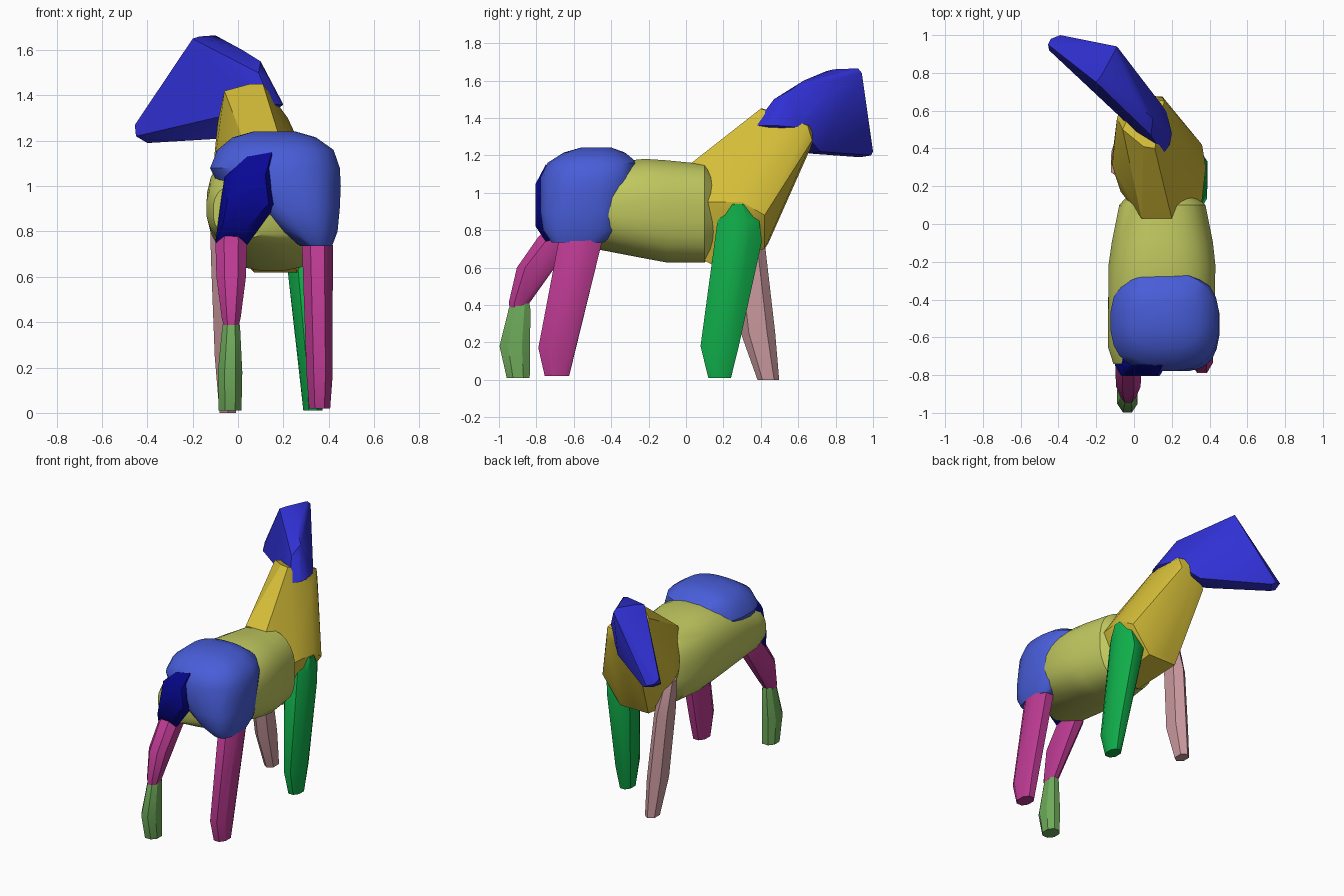
import bpy, bmesh, math

if "Cube" in bpy.data.objects:
    bpy.data.objects.remove(bpy.data.objects["Cube"], do_unlink=True)


def material(name, rgb):
    lin = [((c / 255 + 0.055) / 1.055) ** 2.4 if c > 10 else c / 255 / 12.92 for c in rgb]
    m = bpy.data.materials.new(name)
    m.use_nodes = True
    m.diffuse_color = (*lin, 1)
    bsdf = m.node_tree.nodes["Principled BSDF"]
    bsdf.inputs["Base Color"].default_value = (*lin, 1)
    return m


def rings(sections, axis="z", sides=8, power=2.0):
    """Points of superelliptical cross-sections.
    axis z: (z, x, y, rx, ry); axis y: (y, x, z, rx, rz)."""
    pts = []
    for h, a, b, ra, rb in sections:
        for i in range(sides):
            t = 2 * math.pi * (i + 0.5) / sides
            c, s = math.cos(t), math.sin(t)
            u = a + ra * math.copysign(abs(c) ** (2 / power), c)
            v = b + rb * math.copysign(abs(s) ** (2 / power), s)
            pts.append((u, v, h) if axis == "z" else (u, h, v))
    return pts


def hull(name, pts, mat, angle=30):
    """Closed convex part wrapped around a set of points."""
    bm = bmesh.new()
    for p in pts:
        bm.verts.new(p)
    res = bmesh.ops.convex_hull(bm, input=bm.verts[:])
    junk = {g for g in res["geom_interior"] + res["geom_unused"]
            if isinstance(g, bmesh.types.BMVert)}
    bmesh.ops.delete(bm, geom=list(junk), context="VERTS")
    bmesh.ops.recalc_face_normals(bm, faces=bm.faces[:])
    me = bpy.data.meshes.new(name)
    bm.to_mesh(me)
    bm.free()
    me.materials.append(mat)
    ob = bpy.data.objects.new(name, me)
    bpy.context.collection.objects.link(ob)
    bpy.ops.object.select_all(action="DESELECT")
    ob.select_set(True)
    bpy.context.view_layer.objects.active = ob
    bpy.ops.object.shade_smooth_by_angle(angle=math.radians(angle))
    return ob


blue = material("deep blue", (48, 48, 212))
gold = material("gold", (212, 189, 56))
olive = material("pale olive", (192, 200, 95))
hip_blue = material("soft blue", (72, 93, 216))
navy = material("navy", (8, 8, 148))
magenta = material("magenta", (188, 58, 146))
green = material("bright green", (16, 174, 74))
sage = material("sage green", (110, 170, 90))
pink = material("dusty pink", (200, 152, 157))

# Barrel of the body, running front to back
hull("body", rings([
    (0.16, 0.145, 0.89, 0.17, 0.20),
    (0.10, 0.15, 0.89, 0.23, 0.265),
    (-0.10, 0.15, 0.90, 0.27, 0.275),
    (-0.22, 0.148, 0.915, 0.285, 0.268),
    (-0.45, 0.145, 0.93, 0.283, 0.23),
    (-0.65, 0.10, 0.90, 0.24, 0.17),
    (-0.74, 0.02, 0.89, 0.13, 0.12)], "y", 24, 2.5), olive, 35)

# Rump with the left thigh
hull("rump", rings([
    (0.735, 0.345, -0.58, 0.07, 0.14),
    (0.80, 0.31, -0.56, 0.13, 0.205),
    (0.90, 0.25, -0.55, 0.20, 0.23),
    (1.00, 0.185, -0.53, 0.27, 0.25),
    (1.08, 0.163, -0.515, 0.288, 0.265),
    (1.16, 0.165, -0.50, 0.258, 0.242),
    (1.215, 0.16, -0.49, 0.185, 0.165),
    (1.242, 0.16, -0.48, 0.09, 0.08)], "z", 24, 2.6), hip_blue, 40)

# Right thigh: a rear outline pushed forward into the body
outline = [(-0.10, 0.75), (-0.08, 0.90), (-0.06, 1.04), (0.04, 1.13),
           (0.15, 1.15), (0.17, 0.92), (0.04, 0.74)]
thigh = [(x, -0.75, z) for x, z in outline]
thigh += [(0.03 + (x - 0.03) * 0.75, -0.805, 0.92 + (z - 0.92) * 0.55) for x, z in outline]
thigh += [(0.03 + (x - 0.03) * 0.8, -0.60, 0.93 + (z - 0.93) * 0.8) for x, z in outline]
hull("right_thigh", thigh, navy, 40)

# Neck and chest
hull("neck", [
    (0.04, 0.03, 1.16), (0.20, 0.03, 1.16),
    (0.06, 0.06, 0.66), (0.25, 0.06, 0.66), (0.07, 0.13, 0.62), (0.26, 0.13, 0.62),
    (-0.07, 0.17, 0.95), (-0.12, 0.32, 0.90), (-0.115, 0.31, 1.02),
    (0.36, 0.12, 0.95), (0.38, 0.30, 0.95), (0.36, 0.42, 0.88), (0.37, 0.25, 0.85),
    (0.00, 0.42, 0.70), (0.22, 0.42, 0.70), (0.10, 0.44, 0.73),
    (0.05, 0.41, 1.45), (0.11, 0.40, 1.45),
    (-0.06, 0.50, 1.42), (-0.09, 0.56, 1.28),
    (0.16, 0.65, 1.36), (0.02, 0.68, 1.36), (0.15, 0.675, 1.28),
    (0.02, 0.68, 1.27), (-0.06, 0.64, 1.20), (0.22, 0.50, 1.30)], gold, 25)

# Head turned to the right
hull("head", [
    (-0.20, 0.75, 1.65), (-0.17, 0.79, 1.66), (-0.10, 0.92, 1.665), (-0.09, 0.94, 1.64),
    (-0.455, 0.95, 1.27), (-0.45, 0.92, 1.22), (-0.44, 0.98, 1.24),
    (-0.40, 0.93, 1.19), (-0.39, 1.00, 1.22), (-0.36, 0.99, 1.20),
    (0.15, 0.365, 1.36), (0.19, 0.42, 1.36), (0.20, 0.48, 1.36), (0.17, 0.60, 1.35),
    (0.03, 0.47, 1.41), (0.09, 0.47, 1.50), (0.10, 0.56, 1.55), (0.13, 0.50, 1.48),
    (0.02, 0.63, 1.60), (0.13, 0.64, 1.42),
    (-0.07, 0.66, 1.21), (0.03, 0.72, 1.22)], blue, 32)

# Front legs
hull("left_front_leg", rings([
    (0.01, 0.33, 0.18, 0.045, 0.065),
    (0.18, 0.33, 0.18, 0.06, 0.11),
    (0.74, 0.295, 0.28, 0.095, 0.135),
    (0.85, 0.315, 0.28, 0.08, 0.12),
    (0.94, 0.345, 0.28, 0.04, 0.05)], "z", 8, 2.2), green)
hull("right_front_leg", rings([
    (0.00, -0.045, 0.44, 0.042, 0.058),
    (0.25, -0.05, 0.385, 0.06, 0.092),
    (0.70, -0.07, 0.335, 0.057, 0.09),
    (0.92, -0.085, 0.30, 0.042, 0.05)], "z", 6, 2.2), pink)

# Hind legs
hull("left_hind_leg", rings([
    (0.02, 0.36, -0.69, 0.05, 0.07),
    (0.17, 0.36, -0.69, 0.062, 0.107),
    (0.74, 0.35, -0.565, 0.073, 0.125),
    (0.85, 0.34, -0.55, 0.05, 0.08)], "z", 8, 2.2), magenta)
hull("right_hind_leg_upper", rings([
    (0.34, -0.03, -0.915, 0.025, 0.03),
    (0.42, -0.03, -0.89, 0.045, 0.06),
    (0.60, -0.03, -0.825, 0.07, 0.085),
    (0.76, -0.03, -0.69, 0.075, 0.11),
    (0.85, -0.03, -0.64, 0.05, 0.07)], "z", 8, 2.2), magenta)
hull("right_hind_leg_lower", rings([
    (0.01, -0.035, -0.897, 0.054, 0.066),
    (0.18, -0.035, -0.915, 0.058, 0.088),
    (0.38, -0.03, -0.89, 0.042, 0.062),
    (0.46, -0.03, -0.88, 0.025, 0.035)], "z", 8, 2.2), sage)
